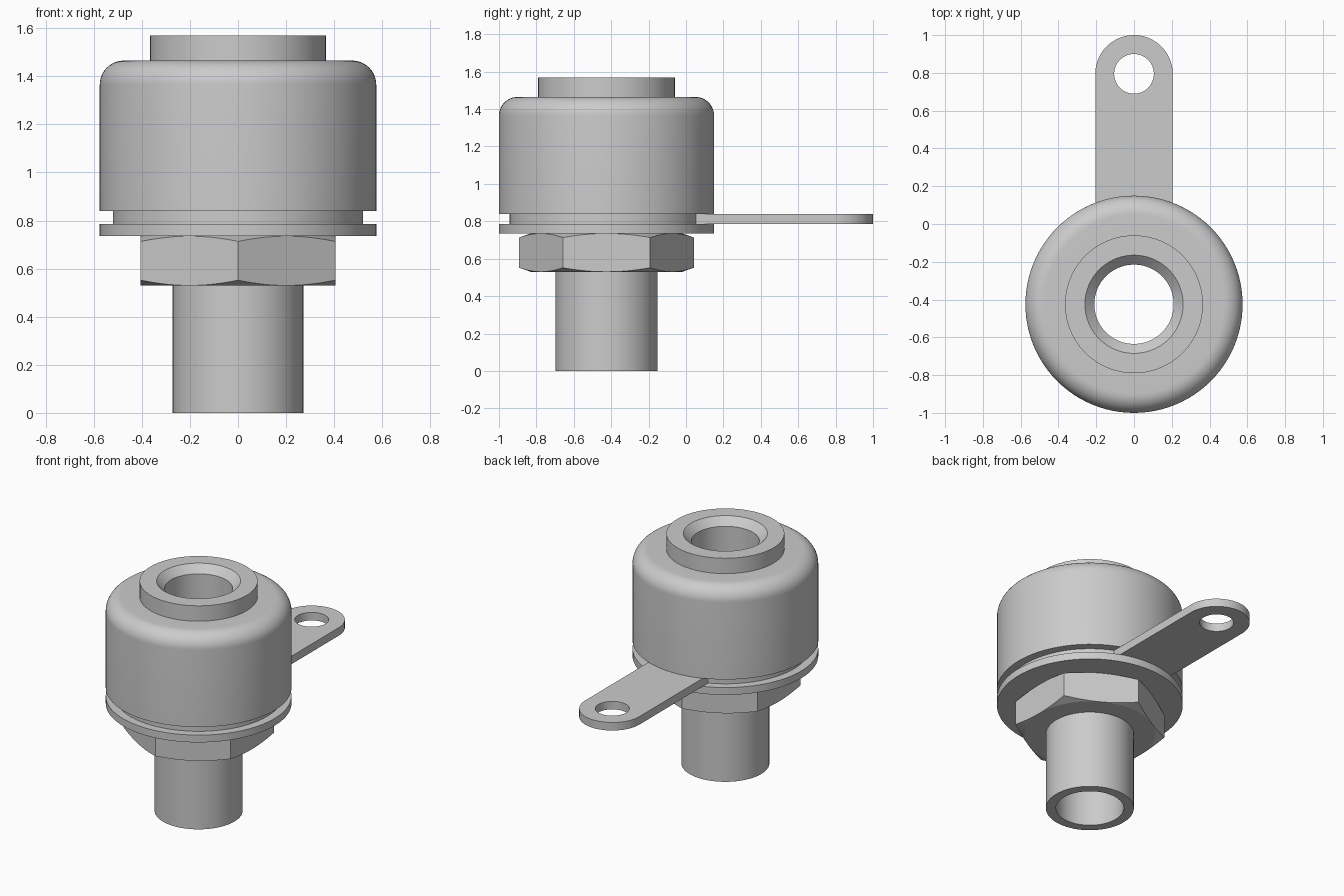
import bpy
import bmesh
from math import sin, cos, pi, radians, asin, acos

old = bpy.data.objects.get("Cube")
if old:
    bpy.data.objects.remove(old, do_unlink=True)

AXIS_Y = -0.425      # the turned parts share this vertical axis
SEGMENTS = 96
BORE, STUD, RIM = 0.21, 0.272, 0.575

metal = bpy.data.materials.new("grey metal")
metal.use_nodes = True
GREY = (0.6, 0.6, 0.6, 1.0)
metal.diffuse_color = GREY
metal.node_tree.nodes["Principled BSDF"].inputs["Base Color"].default_value = GREY


def finish(obj):
    obj.data.materials.clear()
    obj.data.materials.append(metal)
    bpy.ops.object.select_all(action="DESELECT")
    obj.select_set(True)
    bpy.context.view_layer.objects.active = obj
    bpy.ops.object.shade_smooth_by_angle(angle=radians(15))


def arc(cx, cy, r, start, end, steps):
    angles = [start + (end - start) * i / steps for i in range(steps + 1)]
    return [(cx + r * cos(a), cy + r * sin(a)) for a in angles]


def lathe(name, profile_at):
    """Turn a closed (radius, z) profile, which may vary with the angle."""
    bm = bmesh.new()
    rings = []
    for i in range(SEGMENTS):
        a = 2 * pi * i / SEGMENTS
        rings.append([bm.verts.new((r * cos(a), AXIS_Y + r * sin(a), z))
                      for r, z in profile_at(a)])
    for i, ring in enumerate(rings):
        nxt = rings[(i + 1) % SEGMENTS]
        for j in range(len(ring)):
            k = (j + 1) % len(ring)
            bm.faces.new((ring[j], nxt[j], nxt[k], ring[k]))
    bmesh.ops.remove_doubles(bm, verts=bm.verts, dist=1e-5)
    bmesh.ops.recalc_face_normals(bm, faces=bm.faces)
    mesh = bpy.data.meshes.new(name)
    bm.to_mesh(mesh)
    bm.free()
    obj = bpy.data.objects.new(name, mesh)
    bpy.context.collection.objects.link(obj)
    finish(obj)


# Housing with rounded shoulder, collar, countersunk bore and hollow stud
FILLET = 0.1
housing = [(BORE, 0), (STUD, 0), (STUD, 0.84), (RIM, 0.84)]
housing += arc(RIM - FILLET, 1.465 - FILLET, FILLET, 0, pi / 2, 12)
housing += [(0.365, 1.465), (0.365, 1.57), (0.26, 1.57), (BORE, 1.52)]
lathe("housing_and_stud", lambda a: housing)

# Flat washer
washer = [(STUD, 0.735), (RIM, 0.735), (RIM, 0.785), (STUD, 0.785)]
lathe("washer", lambda a: washer)

# Hexagonal nut with both ends chamfered
FLAT, LOW, HIGH = 0.405, 0.53, 0.735


def nut_profile(a):
    off = (a + pi / 6) % (pi / 3) - pi / 6
    r = FLAT / cos(off)
    drop = (r - FLAT) * 0.35
    return [(STUD, LOW), (FLAT, LOW), (r, LOW + drop),
            (r, HIGH - drop), (FLAT, HIGH), (STUD, HIGH)]


lathe("hex_nut", nut_profile)

# Solder tag: ring and rounded arm in one flat plate, with two holes
RING, ARM, EYE_Y = 0.52, 0.205, 0.795
outline = arc(0, AXIS_Y, RING, pi - acos(ARM / RING), 2 * pi + acos(ARM / RING), 80)
outline += arc(0, EYE_Y, ARM, 0, pi, 40)
loops = [outline,
         arc(0, AXIS_Y, STUD, 0, 2 * pi, SEGMENTS)[:-1],
         arc(0, EYE_Y, 0.105, 0, 2 * pi, 64)[:-1]]
curve = bpy.data.curves.new("solder_tag", "CURVE")
curve.dimensions = "2D"
curve.fill_mode = "BOTH"
curve.extrude = 0.0275
for loop in loops:
    spline = curve.splines.new("POLY")
    spline.points.add(len(loop) - 1)
    for point, (x, y) in zip(spline.points, loop):
        point.co = (x, y, 0, 1)
    spline.use_cyclic_u = True
tag = bpy.data.objects.new("solder_tag", curve)
bpy.context.collection.objects.link(tag)
tag.location.z = 0.8125
bpy.ops.object.select_all(action="DESELECT")
tag.select_set(True)
bpy.context.view_layer.objects.active = tag
bpy.ops.object.convert(target="MESH")
tag = bpy.context.view_layer.objects.active
bm = bmesh.new()
bm.from_mesh(tag.data)
bmesh.ops.remove_doubles(bm, verts=bm.verts, dist=1e-5)
bmesh.ops.recalc_face_normals(bm, faces=bm.faces)
bm.to_mesh(tag.data)
bm.free()
finish(tag)
